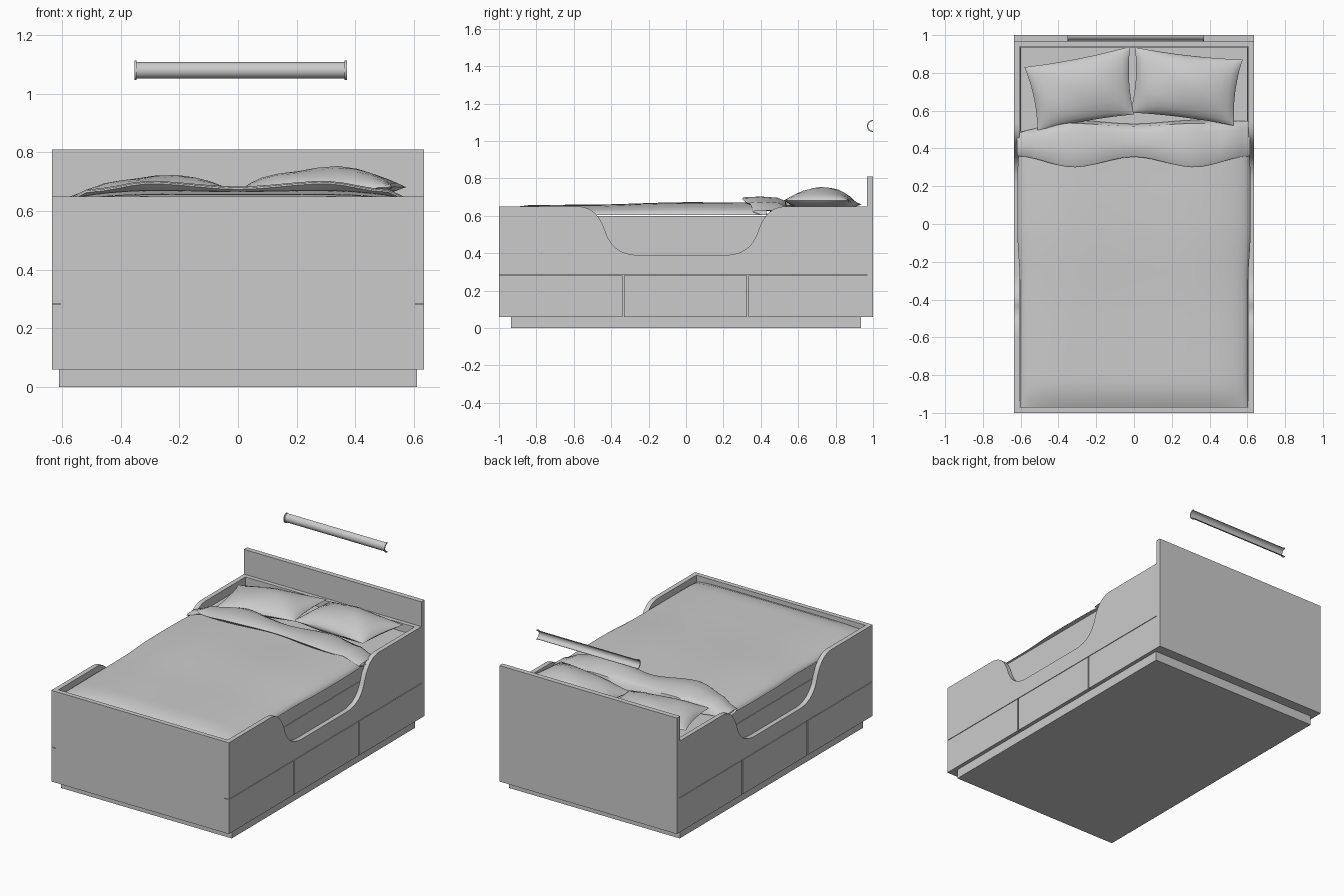
import bpy, bmesh, math
from mathutils import Vector
from mathutils.geometry import interpolate_bezier

if "Cube" in bpy.data.objects:
    bpy.data.objects.remove(bpy.data.objects["Cube"])


def make(name, verts, faces, smooth=None):
    me = bpy.data.meshes.new(name)
    me.from_pydata([tuple(v) for v in verts], [], faces)
    bm = bmesh.new()
    bm.from_mesh(me)
    bmesh.ops.remove_doubles(bm, verts=bm.verts, dist=1e-5)
    bmesh.ops.recalc_face_normals(bm, faces=bm.faces)
    bm.to_mesh(me)
    bm.free()
    ob = bpy.data.objects.new(name, me)
    bpy.context.collection.objects.link(ob)
    if smooth:
        bpy.ops.object.select_all(action='DESELECT')
        ob.select_set(True)
        bpy.context.view_layer.objects.active = ob
        bpy.ops.object.shade_smooth_by_angle(angle=math.radians(smooth))
    return ob


def prism(name, yz, x0, x1, smooth=None):
    n = len(yz)
    v = [(x, y, z) for x in (x0, x1) for y, z in yz]
    f = [tuple(range(n)), tuple(range(n, 2 * n))]
    f += [(i, (i + 1) % n, n + (i + 1) % n, n + i) for i in range(n)]
    return make(name, v, f, smooth)


def box(name, x0, x1, y0, y1, z0, z1):
    return prism(name, [(y0, z0), (y1, z0), (y1, z1), (y0, z1)], x0, x1)


def sheet(name, nu, nv, fn, smooth=40):
    v = [fn(i / nu, j / nv) for j in range(nv + 1) for i in range(nu + 1)]
    w = nu + 1
    f = [(j * w + i, j * w + i + 1, (j + 1) * w + i + 1, (j + 1) * w + i)
         for j in range(nv) for i in range(nu)]
    return make(name, v, f, smooth)


def lerp_table(x, table):
    for (a, p), (b, q) in zip(table, table[1:]):
        if x <= b:
            t = max(0, (x - a) / (b - a))
            t = t * t * (3 - 2 * t)
            return p + (q - p) * t
    return table[-1][1]


# Carcass: plinth, end boards, headboard and inner core
W, T = 0.635, 0.03
box("plinth", -0.61, 0.61, -0.935, 0.935, 0, 0.062)
box("foot_board", -W + T, W - T, -1, -0.97, 0.06, 0.65)
box("back_rail", -W + T, W - T, 0.94, 0.967, 0.06, 0.65)
box("headboard", -W, W, 0.967, 1, 0.06, 0.81)
box("bed_base", -0.604, 0.604, -0.97, 0.94, 0.06, 0.51)
box("mattress", -0.6, 0.6, -0.965, 0.935, 0.51, 0.60)

# Side panels with the scooped entry, and three drawer fronts below each
half = []
for a, b, c, d in (((0.228, 0.39), (0.33, 0.39), (0.382, 0.44), (0.406, 0.51)),
                   ((0.406, 0.51), (0.435, 0.60), (0.48, 0.65), (0.56, 0.65))):
    half += [(p.x, p.y) for p in interpolate_bezier(
        Vector(a), Vector(b), Vector(c), Vector(d), 12)]
half = half[:12] + half[13:]
cy = -0.023
scoop = [(cy - y, z) for y, z in reversed(half)] + [(cy + y, z) for y, z in half]
profile = [(0.967, 0.285), (-1, 0.285), (-1, 0.65)] + scoop + [(0.967, 0.65)]
for s, side in ((-1, "left"), (1, "right")):
    prism(side + "_side_panel", profile, s * (W - T), s * W, 30)
    for k, (y0, y1) in enumerate(((-1, -0.34), (-0.331, 0.325), (0.333, 0.967))):
        box(f"{side}_drawer_{k + 1}", s * (W - T), s * W, y0, y1, 0.06, 0.281)


# Duvet: soft sheet that falls at its edges and bulges at the scoops
def duvet(u, v):
    a = math.sin((u - 0.5) * math.pi)
    y = -0.97 + 1.40 * v
    bulge = 0.014 * math.exp(-((y - 0.1) / 0.3) ** 4)
    x = a * (0.604 + bulge)
    h = 0.052 + 0.013 * lerp_table(y, [(-1, 0), (-0.5, 0.2), (0, 1), (0.4, 0.7)])
    h += 0.006 * math.exp(-((abs(x) - 0.3) / 0.15) ** 2) * v
    edge = max(0, 1 - abs(a) ** 5) ** 0.5
    front = min(1, 0.35 + (v / 0.08) ** 0.6 * 0.65)
    return (x, y, 0.604 + h * edge * front)


sheet("duvet", 28, 32, duvet)


# Turned-back duvet band across the bed
def fold(u, v):
    x = -0.62 + 1.235 * u
    ax = abs(x)
    yf = lerp_table(ax, [(0, 0.355), (0.32, 0.30), (0.62, 0.36)])
    yb = lerp_table(x, [(-0.62, 0.49), (-0.33, 0.55), (0, 0.53), (0.33, 0.55), (0.62, 0.545)])
    zt = lerp_table(ax, [(0, 0.68), (0.3, 0.699), (0.5, 0.672), (0.62, 0.625)])
    zb = min(0.645, zt - 0.02)
    ring = [(0, zt - 0.006), (0.04, zt), (0.4, zt + 0.004), (0.75, zt - 0.002),
            (0.93, zt - 0.02), (1, 0.61), (0.5, 0.605), (0.2, zb), (0, zt - 0.006)]
    t, z = ring[round(v * 8)]
    return (x, yf + (yb - yf) * t, min(z, zt + 0.004))


sheet("duvet_fold", 24, 8, fold, 50)


# Pillows: padded quads pinched at the corners
def pillow(name, corners, z_edge, up, down):
    c = [Vector(p) for p in corners]
    n = 12
    verts, faces = [], []
    for h in (up, -down):
        base = len(verts)
        for j in range(n + 1):
            for i in range(n + 1):
                a = math.sin((i / n - 0.5) * math.pi)
                b = math.sin((j / n - 0.5) * math.pi)
                pa = a * (1 - 0.06 * (1 - b * b))
                pb = b * (1 - 0.06 * (1 - a * a))
                s, t = (pa + 1) / 2, (pb + 1) / 2
                p = c[0].lerp(c[1], s).lerp(c[3].lerp(c[2], s), t)
                puff = (max(0, 1 - a * a) * max(0, 1 - b * b)) ** 0.6
                wave = 1 + 0.08 * math.sin(5 * a + 3 * b)
                verts.append((p.x, p.y, z_edge + 0.012 * a * z_sign(name) + h * puff * wave))
        w = n + 1
        faces += [(base + j * w + i, base + j * w + i + 1,
                   base + (j + 1) * w + i + 1, base + (j + 1) * w + i)
                  for j in range(n) for i in range(n)]
    return make(name, verts, faces, 50)


def z_sign(name):
    return 1 if name.startswith("right") else 0.5


pillow("left_pillow", [(-0.51, 0.49), (0.0, 0.58), (-0.02, 0.94), (-0.58, 0.83)],
       0.655, 0.065, 0.05)
pillow("right_pillow", [(-0.02, 0.59), (0.53, 0.52), (0.575, 0.87), (0.005, 0.935)],
       0.67, 0.078, 0.06)


# Wall lamp: open half tube with a lip at each end
def half_ring(name, x0, x1, r0, r1):
    arc = [math.pi * (0.5 + k / 16) for k in range(17)]
    pts = [(1 + r * math.cos(t), 1.08 + r * math.sin(t))
           for r, ts in ((r1, arc), (r0, arc[::-1])) for t in ts]
    return prism(name, pts, x0, x1, 30)


half_ring("lamp_tube", -0.35, 0.368, 0.026, 0.028)
half_ring("lamp_lip_left", -0.353, -0.346, 0.026, 0.033)
half_ring("lamp_lip_right", 0.364, 0.371, 0.026, 0.033)
